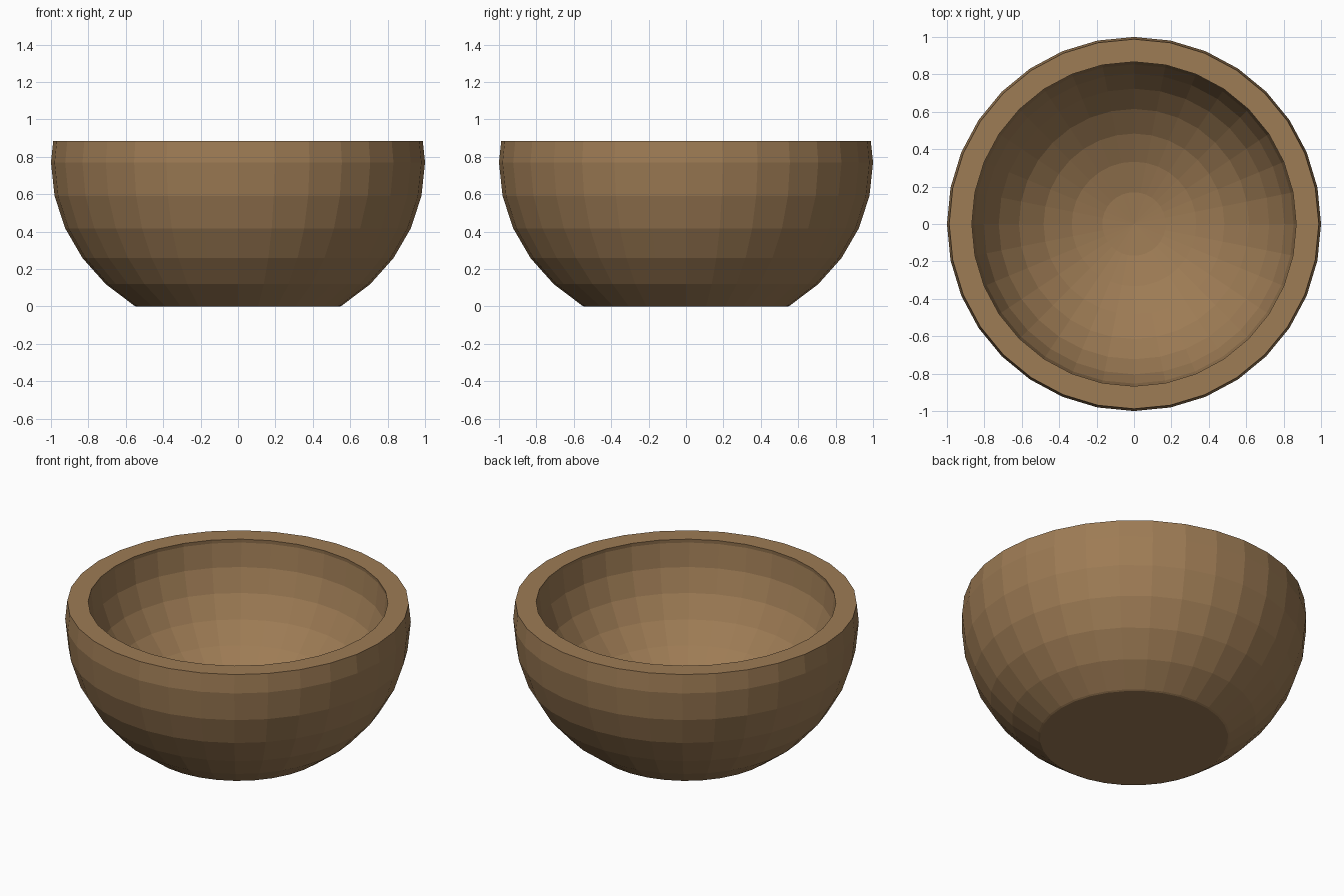
import bpy, bmesh
from math import pi, sin, cos, radians

if "Cube" in bpy.data.objects:
    bpy.data.objects.remove(bpy.data.objects["Cube"])

SEGMENTS = 32
STEP = 11.25  # ring spacing in degrees


def ring_point(radius, depth, centre_z, index):
    """Point on a squashed sphere's profile, index rings below its equator."""
    a = radians(STEP * index)
    return radius * cos(a), centre_z - depth * sin(a)


# Outer wall: flat foot up to the rim
profile = [(0.0, 0.0), (0.545, 0.0)]
profile += [ring_point(1.0, 0.92, 0.77, i) for i in range(5, -1, -1)]
profile += [(0.988, 0.885)]
# Inner hollow: rim down to the centre of the floor
profile += [(0.867, 0.885)]
profile += [ring_point(0.87, 0.76, 0.862, i) for i in range(0, 8)]
profile += [(0.0, 0.102)]

# Spin the profile into a closed bowl
bm = bmesh.new()
verts = [bm.verts.new((r, 0, z)) for r, z in profile]
edges = [bm.edges.new(pair) for pair in zip(verts, verts[1:])]
bmesh.ops.spin(bm, geom=verts + edges, cent=(0, 0, 0), axis=(0, 0, 1),
               angle=2 * pi, steps=SEGMENTS, use_duplicate=False)
bmesh.ops.remove_doubles(bm, verts=bm.verts, dist=0.0005)
bmesh.ops.recalc_face_normals(bm, faces=bm.faces)

mesh = bpy.data.meshes.new("bowl")
bm.to_mesh(mesh)
bm.free()
bowl = bpy.data.objects.new("bowl", mesh)
bpy.context.collection.objects.link(bowl)

# Brown wood
wood = bpy.data.materials.new("wood")
wood.diffuse_color = (0.34, 0.20, 0.09, 1)
wood.use_nodes = True
wood.node_tree.nodes["Principled BSDF"].inputs["Base Color"].default_value = wood.diffuse_color
mesh.materials.append(wood)
